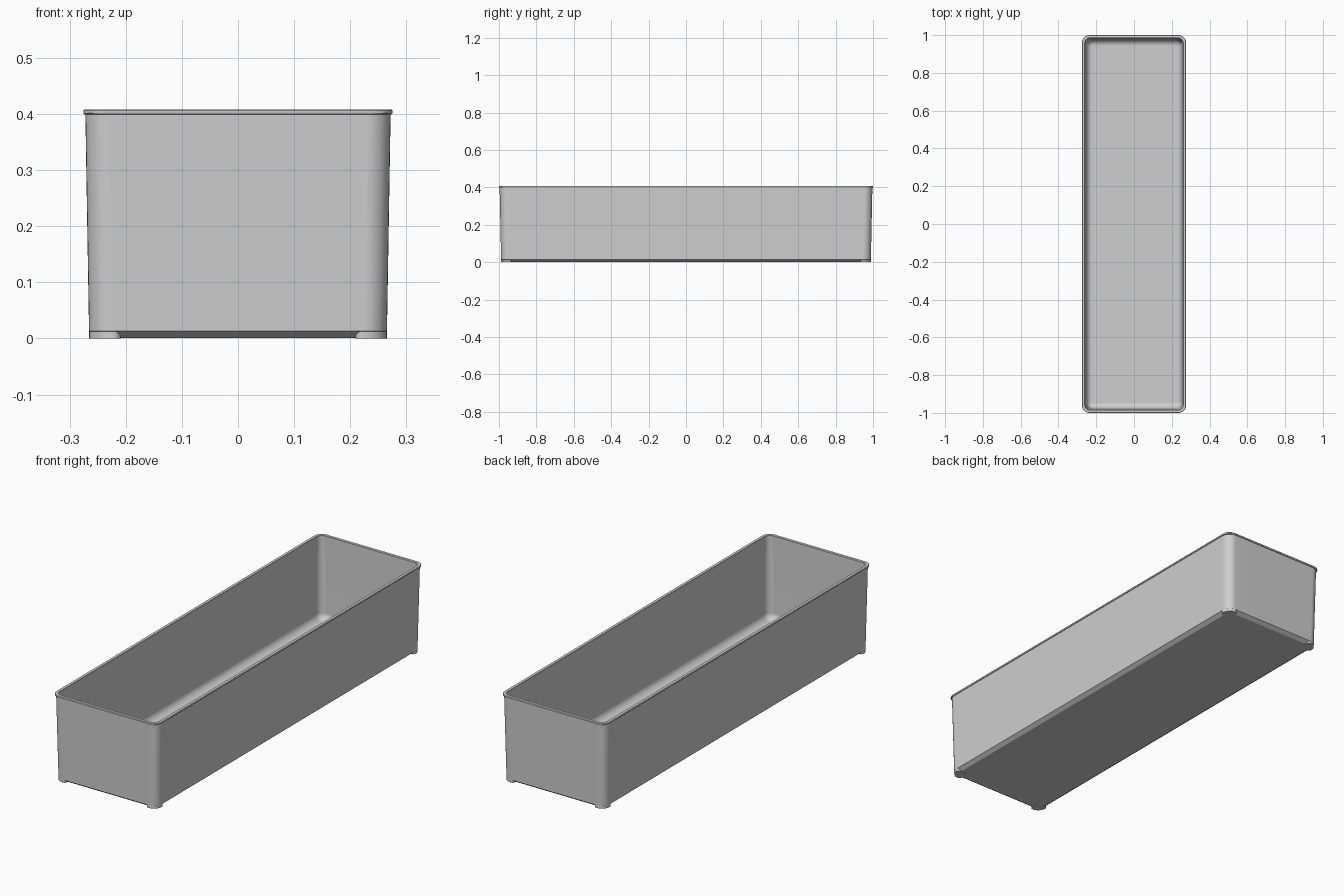
import bpy, bmesh
from math import sin, cos, pi, radians
from mathutils import Vector

cube = bpy.data.objects.get("Cube")
if cube:
    bpy.data.objects.remove(cube, do_unlink=True)

grey = bpy.data.materials.new("light_grey_plastic")
grey.use_nodes = True
colour = (0.62, 0.62, 0.62, 1)
grey.diffuse_color = colour
grey.node_tree.nodes["Principled BSDF"].inputs["Base Color"].default_value = colour


def rounded_loop(x0, x1, y0, y1, radii, steps=8):
    """Counter-clockwise rounded rectangle, one radius per corner."""
    corners = [(x1, y1, -1, -1), (x0, y1, 1, -1), (x0, y0, 1, 1), (x1, y0, -1, 1)]
    points = []
    for i, (x, y, sx, sy) in enumerate(corners):
        r = radii[i]
        for k in range(steps + 1):
            a = (i + k / steps) * pi / 2
            points.append((x + sx * r + r * cos(a), y + sy * r + r * sin(a)))
    return points


def loft(name, rings):
    """Skin a list of (outline, height) rings and cap both ends."""
    bm = bmesh.new()
    loops = [[bm.verts.new(Vector((x, y, z))) for x, y in pts] for pts, z in rings]
    for low, high in zip(loops, loops[1:]):
        n = len(low)
        for i in range(n):
            j = (i + 1) % n
            bm.faces.new((low[i], low[j], high[j], high[i]))
    bm.faces.new(loops[0][::-1])
    bm.faces.new(loops[-1])
    bmesh.ops.recalc_face_normals(bm, faces=bm.faces[:])
    mesh = bpy.data.meshes.new(name)
    bm.to_mesh(mesh)
    bm.free()
    mesh.materials.append(grey)
    obj = bpy.data.objects.new(name, mesh)
    bpy.context.collection.objects.link(obj)
    bpy.ops.object.select_all(action='DESELECT')
    obj.select_set(True)
    bpy.context.view_layer.objects.active = obj
    bpy.ops.object.shade_smooth_by_angle(angle=radians(30))
    weighted = obj.modifiers.new("even_shading", 'WEIGHTED_NORMAL')
    weighted.keep_sharp = True
    return obj


def ring(hx, hy, r, z):
    return rounded_loop(-hx, hx, -hy, hy, [r] * 4), z


# Tray shell: underside bevel, tapered wall, lipped rim, inner wall
profile = [
    ring(0.247, 0.970, 0.026, 0.0005),
    ring(0.2655, 0.9885, 0.042, 0.013),
    ring(0.272, 0.9965, 0.042, 0.399),
    ring(0.2745, 0.999, 0.040, 0.400),
    ring(0.2755, 1.0, 0.040, 0.402),
    ring(0.2755, 1.0, 0.040, 0.406),
    ring(0.2735, 0.998, 0.038, 0.4085),
    ring(0.2610, 0.9855, 0.028, 0.4085),
    ring(0.2595, 0.984, 0.027, 0.407),
]
# Rounded cove between the inner wall and the floor
cove, floor_z, wall_x, wall_y = 0.032, 0.018, 0.253, 0.976
for k in range(9):
    a = k / 8 * pi / 2
    inset = cove * (1 - cos(a))
    profile.append(ring(wall_x - inset, wall_y - inset,
                        max(0.034 - inset, 0.002),
                        floor_z + cove * (1 - sin(a))))
loft("tray_shell", profile)

# Corner feet, flush with the wall
size, big, small = 0.056, 0.042, 0.014
for sx, side in ((1, "left"), (-1, "right")):
    for sy, end in ((-1, "front"), (1, "back")):
        xs = sorted((sx * 0.2653, sx * (0.2653 - size)))
        ys = sorted((sy * 0.9883, sy * (0.9883 - size)))
        outer = {(1, 1): 0, (-1, 1): 1, (-1, -1): 2, (1, -1): 3}[(sx, sy)]
        radii = [big if i == outer else small for i in range(4)]
        outline = rounded_loop(*xs, *ys, radii)
        loft(f"{end}_{side}_foot", [(outline, 0), (outline, 0.0135)])
